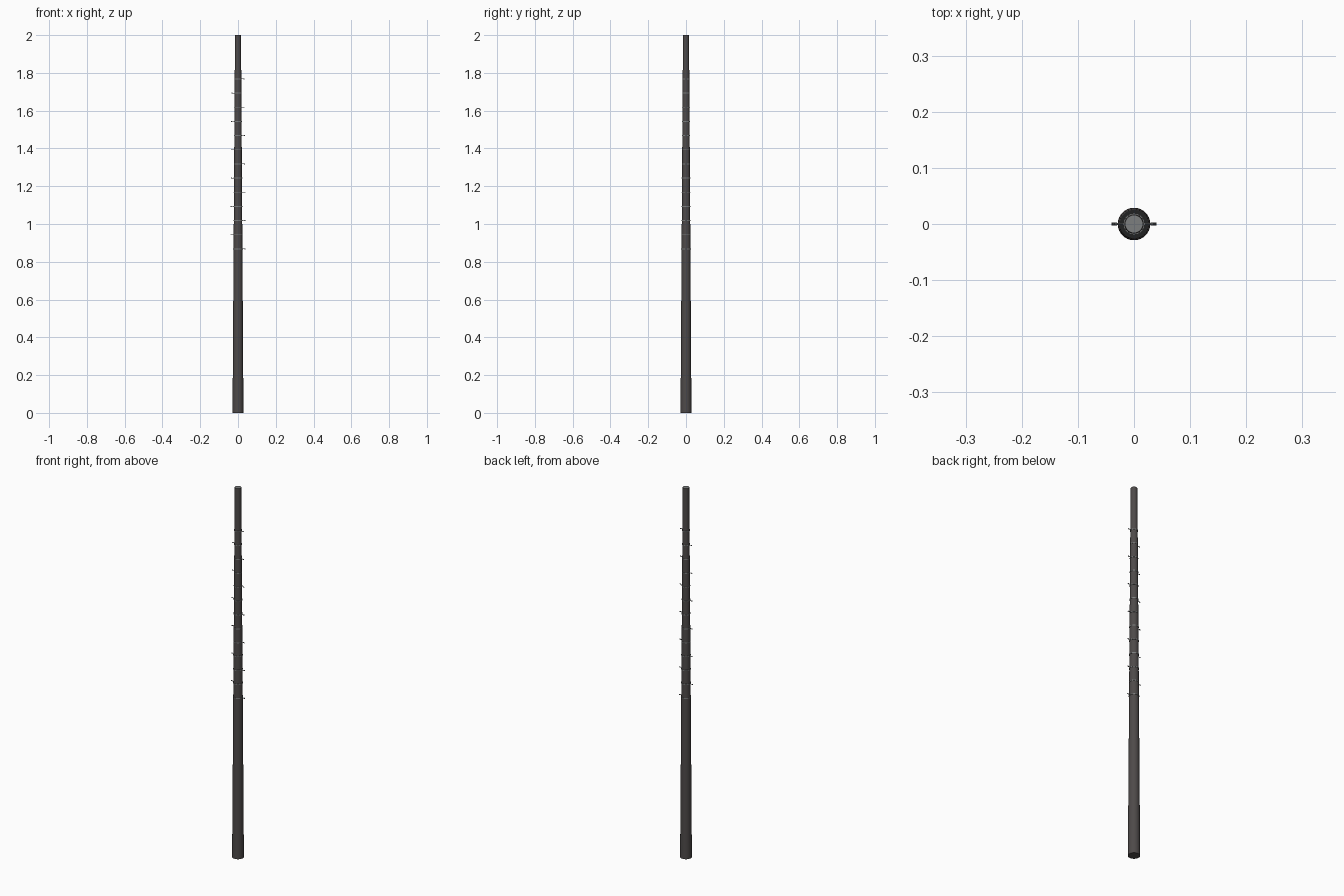
import bpy, math

if "Cube" in bpy.data.objects:
    bpy.data.objects.remove(bpy.data.objects["Cube"])

def mat(name, c):
    m = bpy.data.materials.new(name)
    m.diffuse_color = (*c, 1)
    m.use_nodes = True
    m.node_tree.nodes["Principled BSDF"].inputs["Base Color"].default_value = m.diffuse_color
    return m

DARK = mat("dark pole grey", (0.076, 0.068, 0.067))
LIGHT = mat("galvanised grey", (0.2, 0.21, 0.21))

R0, R1, H = 0.029, 0.016, 2.0

def radius(z):
    return R0 + (R1 - R0) * z / H

def cyl(name, r, depth, loc, m, rot=(0, 0, 0), n=16):
    bpy.ops.mesh.primitive_cylinder_add(vertices=n, radius=r, depth=depth, location=loc, rotation=rot)
    o = bpy.context.object
    o.name = name
    o.data.materials.append(m)
    bpy.ops.object.shade_smooth_by_angle()
    return o

# Tapered pole with a pale top face
bpy.ops.mesh.primitive_cone_add(vertices=32, radius1=R0, radius2=R1, depth=H, location=(0, 0, H / 2))
pole = bpy.context.object
pole.name = "pole"
pole.data.materials.append(DARK)
pole.data.materials.append(LIGHT)
for p in pole.data.polygons:
    p.material_index = 1 if p.normal.z > 0.9 else 0
bpy.ops.object.shade_smooth_by_angle()

# Clamp bands with climbing pegs on alternating sides
for i in range(13):
    z = 0.868 + 0.075 * i
    r = radius(z)
    side = 1 if i % 2 == 0 else -1
    cyl("step_band", r + 0.0018, 0.004, (0, 0, z), LIGHT, n=32)
    turn = (0, math.pi / 2, 0)
    cyl("step_peg", 0.0015, 0.017, (side * (r + 0.0075), 0, z), LIGHT, turn, 8)
    cyl("step_peg_head", 0.0025, 0.005, (side * (r + 0.0145), 0, z), LIGHT, turn, 8)
